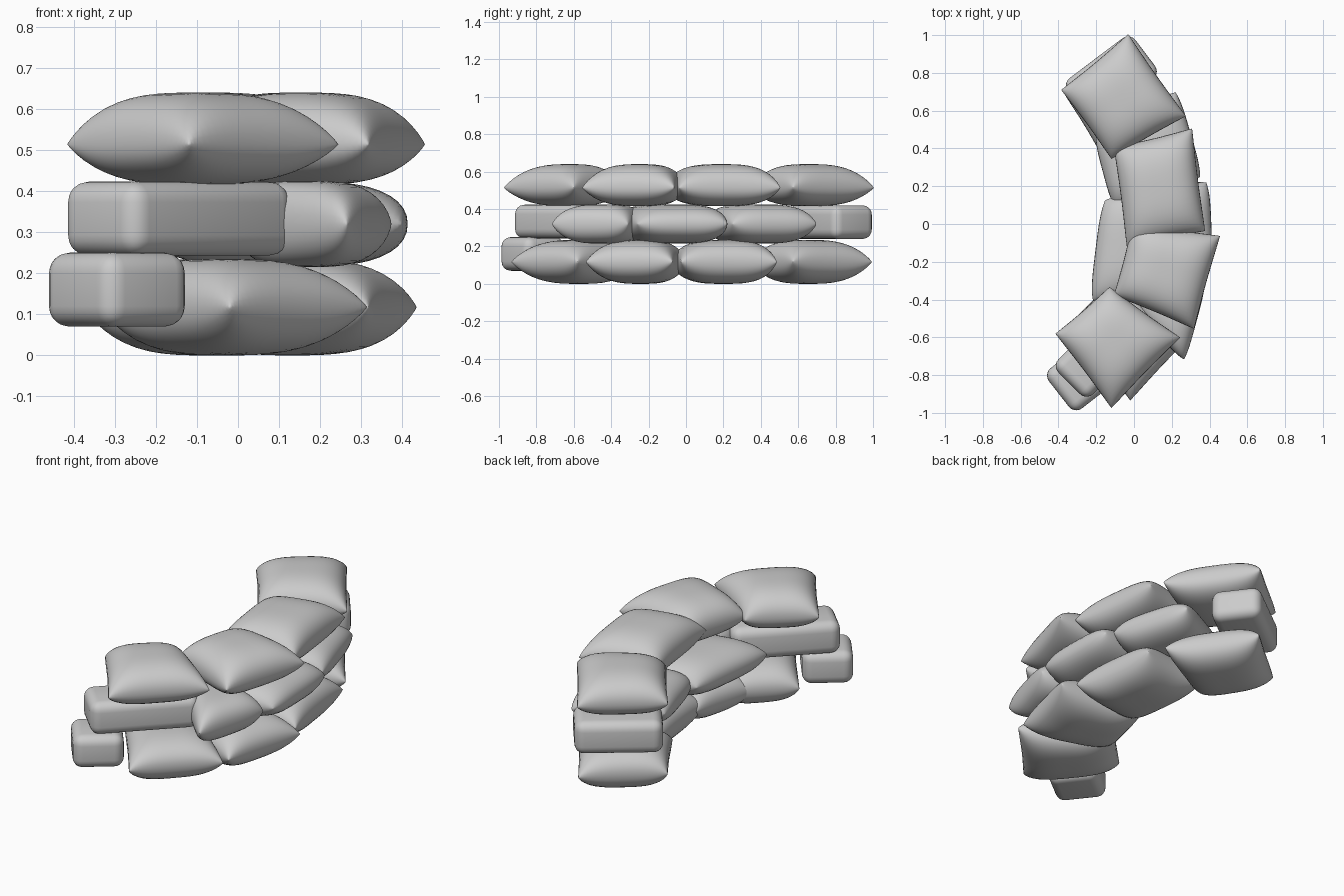
import bpy, bmesh, math
from mathutils import Vector

if "Cube" in bpy.data.objects:
    bpy.data.objects.remove(bpy.data.objects["Cube"])

canvas = bpy.data.materials.new("grey_canvas")
canvas.diffuse_color = (0.6, 0.6, 0.6, 1)
canvas.use_nodes = True
canvas.node_tree.nodes["Principled BSDF"].inputs["Base Color"].default_value = canvas.diffuse_color


def finish(name, bm):
    bmesh.ops.recalc_face_normals(bm, faces=bm.faces)
    mesh = bpy.data.meshes.new(name)
    bm.to_mesh(mesh)
    bm.free()
    mesh.materials.append(canvas)
    for p in mesh.polygons:
        p.use_smooth = True
    obj = bpy.data.objects.new(name, mesh)
    bpy.context.collection.objects.link(obj)
    return obj


def pillow(name, corners, z0, z1, seam=0.5, pinch=0.03, rounding=0.06, n=3.0, m=0.45):
    """Stuffed bag: two domed sheets meeting at a seam, stretched over four plan corners."""
    a, b, c, d = [Vector(p) for p in corners]
    N = 24
    par = [math.sin(math.pi / 2 * (2 * i / N - 1)) for i in range(N + 1)]
    zs = z0 + (z1 - z0) * seam
    bm = bmesh.new()
    for top in (True, False):
        grid = []
        for s in par:
            row = []
            for t in par:
                # plan outline: edges pinched in, corners rounded off
                u = s * (1 - pinch * (1 - t * t)) * math.sqrt(1 - rounding * t ** 4 / 2)
                v = t * (1 - pinch * (1 - s * s)) * math.sqrt(1 - rounding * s ** 4 / 2)
                p = (a * (1 - u) * (1 + v) + b * (1 + u) * (1 + v)
                     + c * (1 + u) * (1 - v) + d * (1 - u) * (1 - v)) / 4
                h = max(0, (1 - abs(s) ** n) * (1 - abs(t) ** n)) ** m
                z = zs + h * ((z1 - zs) if top else (z0 - zs))
                row.append(bm.verts.new((p.x, p.y, z)))
            grid.append(row)
        for i in range(N):
            for j in range(N):
                bm.faces.new((grid[i][j], grid[i + 1][j], grid[i + 1][j + 1], grid[i][j + 1]))
    bmesh.ops.remove_doubles(bm, verts=bm.verts, dist=0.0005)
    return finish(name, bm)


def block(name, centre, size, angle, radius=0.05):
    """Folded end bag: a softly rounded box."""
    bm = bmesh.new()
    bmesh.ops.create_cube(bm, size=1)
    for v in bm.verts:
        v.co = Vector(v.co[i] * size[i] for i in range(3))
    bmesh.ops.bevel(bm, geom=bm.edges[:], offset=radius, segments=5, profile=0.5, affect='EDGES')
    obj = finish(name, bm)
    obj.location = centre
    obj.rotation_euler.z = math.radians(angle)
    return obj


# Bottom and top courses: four pointed pillows each
bottom = [
    [(-0.03, 1.00), (0.27, 0.57), (-0.16, 0.34), (-0.38, 0.70)],
    [(-0.12, 0.43), (0.31, 0.49), (0.38, -0.03), (-0.06, -0.09)],
    [(-0.07, 0.01), (0.44, -0.07), (0.32, -0.54), (-0.16, -0.37)],
    [(-0.08, -0.25), (0.32, -0.58), (-0.02, -0.94), (-0.34, -0.52)],
]
top = [
    [(-0.03, 1.01), (0.28, 0.57), (-0.12, 0.34), (-0.39, 0.71)],
    [(-0.11, 0.41), (0.31, 0.51), (0.38, -0.04), (-0.04, -0.13)],
    [(-0.01, 0.01), (0.46, -0.06), (0.32, -0.56), (-0.11, -0.38)],
    [(-0.13, -0.33), (0.25, -0.60), (-0.12, -0.98), (-0.42, -0.58)],
]
for i, q in enumerate(bottom):
    pillow(f"bottom_bag_{i + 1}", q, 0.0, 0.235)
for i, q in enumerate(top):
    pillow(f"top_bag_{i + 1}", q, 0.415, 0.64, seam=0.44)

# Middle course: three rounder bags staggered over the joints
middle = [
    [(-0.22, 0.48), (0.23, 0.72), (0.37, 0.24), (-0.11, 0.07)],
    [(-0.17, 0.14), (0.40, 0.24), (0.42, -0.27), (-0.24, -0.43)],
    [(0.00, -0.22), (0.39, -0.30), (0.27, -0.74), (0.00, -0.45)],
]
for i, q in enumerate(middle):
    pillow(f"middle_bag_{i + 1}", q, 0.215, 0.425, pinch=0.0, rounding=0.25, n=3.5)

# Rounded end bags
block("back_end_bag", (-0.12, 0.77, 0.33), (0.45, 0.27, 0.18), 37)
block("front_end_bag", (-0.145, -0.645, 0.333), (0.56, 0.26, 0.18), 45)
block("loose_end_bag", (-0.295, -0.82, 0.16), (0.26, 0.27, 0.18), 38)
